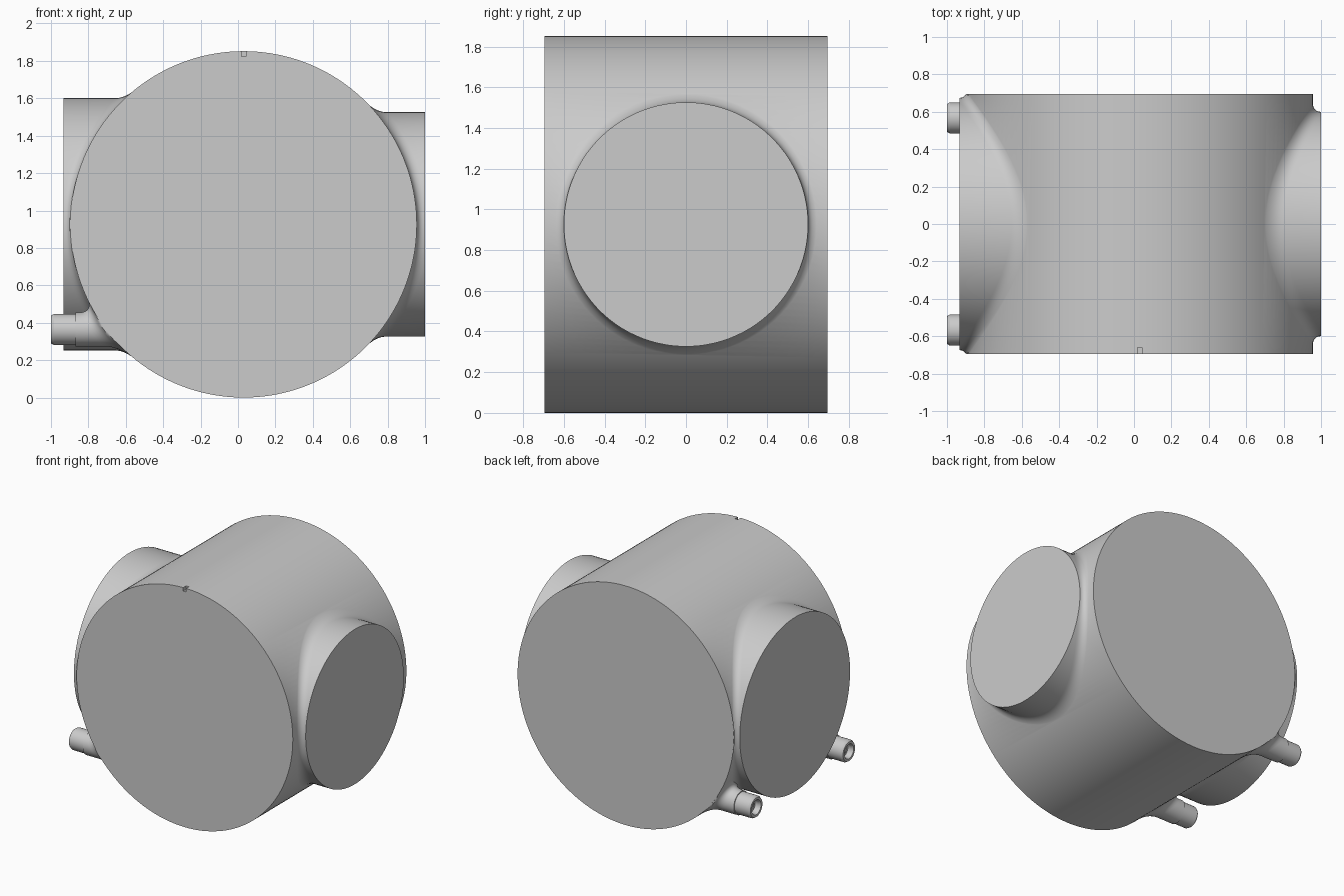
import bpy, bmesh
from math import sin, cos, pi, sqrt, radians
from mathutils import Matrix

if "Cube" in bpy.data.objects:
    bpy.data.objects.remove(bpy.data.objects["Cube"])

CX, CZ, R, HALF = 0.03, 0.926, 0.926, 0.695   # main drum axis, radius, half length


def make_object(name, bm):
    bmesh.ops.recalc_face_normals(bm, faces=bm.faces[:])
    me = bpy.data.meshes.new(name)
    bm.to_mesh(me)
    bm.free()
    ob = bpy.data.objects.new(name, me)
    bpy.context.collection.objects.link(ob)
    return ob


def skin(bm, rings, cap=True):
    """Join rings of points into a closed tube."""
    vs = [[bm.verts.new(p) for p in ring] for ring in rings]
    n = len(vs[0])
    for a, b in zip(vs, vs[1:]):
        for i in range(n):
            j = (i + 1) % n
            bm.faces.new((a[i], a[j], b[j], b[i]))
    if cap:
        bm.faces.new(vs[0])
        bm.faces.new(vs[-1])


def branch(name, side, cy, cz, r, end, fillet, limit, n=96, steps=8):
    """Round stub along x, blended into the drum with a curved fillet."""
    def drum(z):
        return sqrt(max(0.0, R * R - (z - CZ) ** 2))
    columns = []
    for i in range(n):
        a = 2 * pi * (i + 0.5) / n

        def point(rad, u):
            y = max(-limit, min(limit, cy + rad * cos(a)))
            return (CX + side * u, y, cz + rad * sin(a))
        corner = drum(cz + r * sin(a))
        foot = drum(cz + (r + fillet) * sin(a)) - 0.002
        start = min(corner + fillet, end - 0.001)
        col = [point(r, end)]
        for k in range(steps + 1):
            t = k / steps
            u = (1 - t) ** 2 * start + 2 * t * (1 - t) * corner + t * t * foot
            col.append(point(r + fillet * t * t, u))
        col.append(point(r + fillet, 0.3))
        columns.append(col)
    bm = bmesh.new()
    skin(bm, list(zip(*columns)))
    bmesh.ops.triangulate(bm, faces=[f for f in bm.faces if len(f.verts) == 4])
    return make_object(name, bm)


def boolean(target, tool, op):
    m = target.modifiers.new(op.lower(), 'BOOLEAN')
    m.operation, m.object, m.solver = op, tool, 'EXACT'
    bpy.context.view_layer.objects.active = target
    bpy.ops.object.modifier_apply(modifier=m.name)
    bpy.data.objects.remove(tool)


def smooth(ob):
    bpy.ops.object.select_all(action='DESELECT')
    ob.select_set(True)
    bpy.context.view_layer.objects.active = ob
    bpy.ops.object.shade_smooth_by_angle(angle=radians(30))


# Main drum lying along y
bm = bmesh.new()
N = 160
skin(bm, [[(CX + R * cos(2 * pi * i / N), y, CZ + R * sin(2 * pi * i / N))
           for i in range(N)] for y in (-HALF, HALF)])
drum = make_object("drum_body", bm)

# Large side openings and the two small connector bosses
PY, PZ = 0.567, 0.364
boolean(drum, branch("right_port", 1, 0, CZ, 0.60, 0.97, 0.06, 0.6930), 'UNION')
boolean(drum, branch("left_port", -1, 0, CZ, 0.675, 0.963, 0.05, 0.6935), 'UNION')
for s in (-1, 1):
    boolean(drum, branch("pipe_boss", -1, s * PY, PZ, 0.09, 0.90, 0.09, 0.6925, n=48), 'UNION')

# Small index notch on the top front edge
bm = bmesh.new()
bmesh.ops.create_cube(bm, size=1, matrix=Matrix.Translation((CX, -HALF, 2 * R))
                      @ Matrix.Diagonal((0.025, 0.07, 0.055, 1)))
boolean(drum, make_object("notch_cutter", bm), 'DIFFERENCE')
smooth(drum)

# Connector pipes: chamfered rim, stepped socket, centre pin
profile = [(0.083, -0.86), (0.083, -0.985), (0.074, -1.0), (0.056, -1.0),
           (0.050, -0.985), (0.050, -0.955), (0.034, -0.955), (0.034, -0.92),
           (0.018, -0.92), (0.018, -0.965)]
for s, label in ((-1, "front"), (1, "back")):
    bm = bmesh.new()
    skin(bm, [[(x, s * PY + r * cos(2 * pi * i / 48), PZ + r * sin(2 * pi * i / 48))
               for i in range(48)] for r, x in profile])
    smooth(make_object("connector_pipe_" + label, bm))
